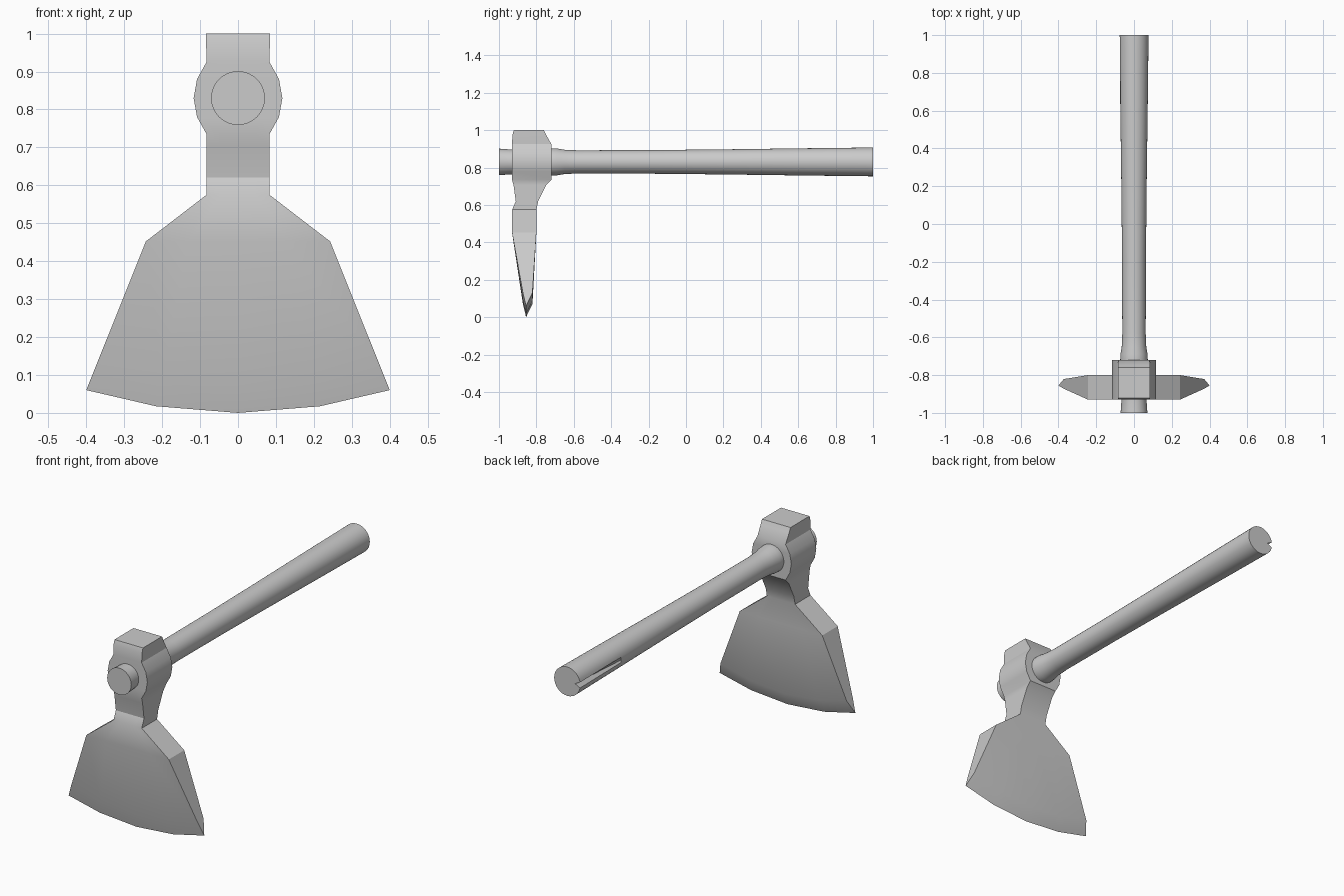
import bpy, bmesh, math

if "Cube" in bpy.data.objects:
    bpy.data.objects.remove(bpy.data.objects["Cube"])


def finish(bm, name, angle):
    bmesh.ops.remove_doubles(bm, verts=bm.verts, dist=0.0005)
    bmesh.ops.recalc_face_normals(bm, faces=bm.faces)
    mesh = bpy.data.meshes.new(name)
    bm.to_mesh(mesh)
    bm.free()
    ob = bpy.data.objects.new(name, mesh)
    bpy.context.collection.objects.link(ob)
    bpy.ops.object.select_all(action='DESELECT')
    ob.select_set(True)
    bpy.context.view_layer.objects.active = ob
    bpy.ops.object.shade_smooth_by_angle(angle=math.radians(angle))
    return ob


def loft(bm, rings):
    n = len(rings[0])
    for a, b in zip(rings, rings[1:]):
        for i in range(n):
            j = (i + 1) % n
            bm.faces.new((a[i], a[j], b[j], b[i]))


# Handle: round wooden shaft along y, with a split in the rear end
SIDES, AXIS_Z = 32, 0.83
profile = [(-1.0, 0.071), (-0.93, 0.066), (-0.72, 0.073), (-0.69, 0.072),
           (-0.65, 0.065), (-0.58, 0.062), (-0.2, 0.063), (0.2, 0.067),
           (0.65, 0.073), (1.0, 0.077)]
bm = bmesh.new()
rings = []
for y, r in profile:
    ring = []
    for i in range(SIDES):
        a = 2 * math.pi * i / SIDES
        rr = r * 0.6 if y == 1.0 and i == SIDES // 2 else r
        ring.append(bm.verts.new((rr * math.cos(a), y, AXIS_Z + rr * math.sin(a))))
    rings.append(ring)
loft(bm, rings)
bm.faces.new(rings[0])
bm.faces.new(rings[-1])
finish(bm, "handle", 35)

# Head: poll, eye, neck and flared blade as stacked sections
# (z at the sides, half width, front y, back y, extra drop at the centre)
sections = [
    (1.00, 0.084, -0.92, -0.76, 0), (0.975, 0.084, -0.928, -0.748, 0),
    (0.925, 0.083, -0.93, -0.72, 0), (0.88, 0.108, -0.93, -0.72, 0),
    (0.83, 0.117, -0.93, -0.72, 0), (0.78, 0.108, -0.93, -0.72, 0),
    (0.735, 0.083, -0.93, -0.72, 0), (0.705, 0.083, -0.922, -0.748, 0),
    (0.62, 0.083, -0.91, -0.79, 0), (0.575, 0.083, -0.929, -0.80, 0),
    (0.452, 0.243, -0.93, -0.80, 0), (0.13, 0.372, -0.872, -0.821, 0.06),
    (0.06, 0.40, -0.855, -0.855, 0.06),
]
cols = [-1, -0.54, 0, 0.54, 1]
bm = bmesh.new()
rings = []
for z, w, front, back, drop in sections:
    ring = [bm.verts.new((w * t, y, z - drop * (1 - t * t)))
            for y, order in ((front, cols), (back, cols[::-1])) for t in order]
    rings.append(ring)
loft(bm, rings)
bm.faces.new(rings[0])
finish(bm, "hoe_head", 30)
